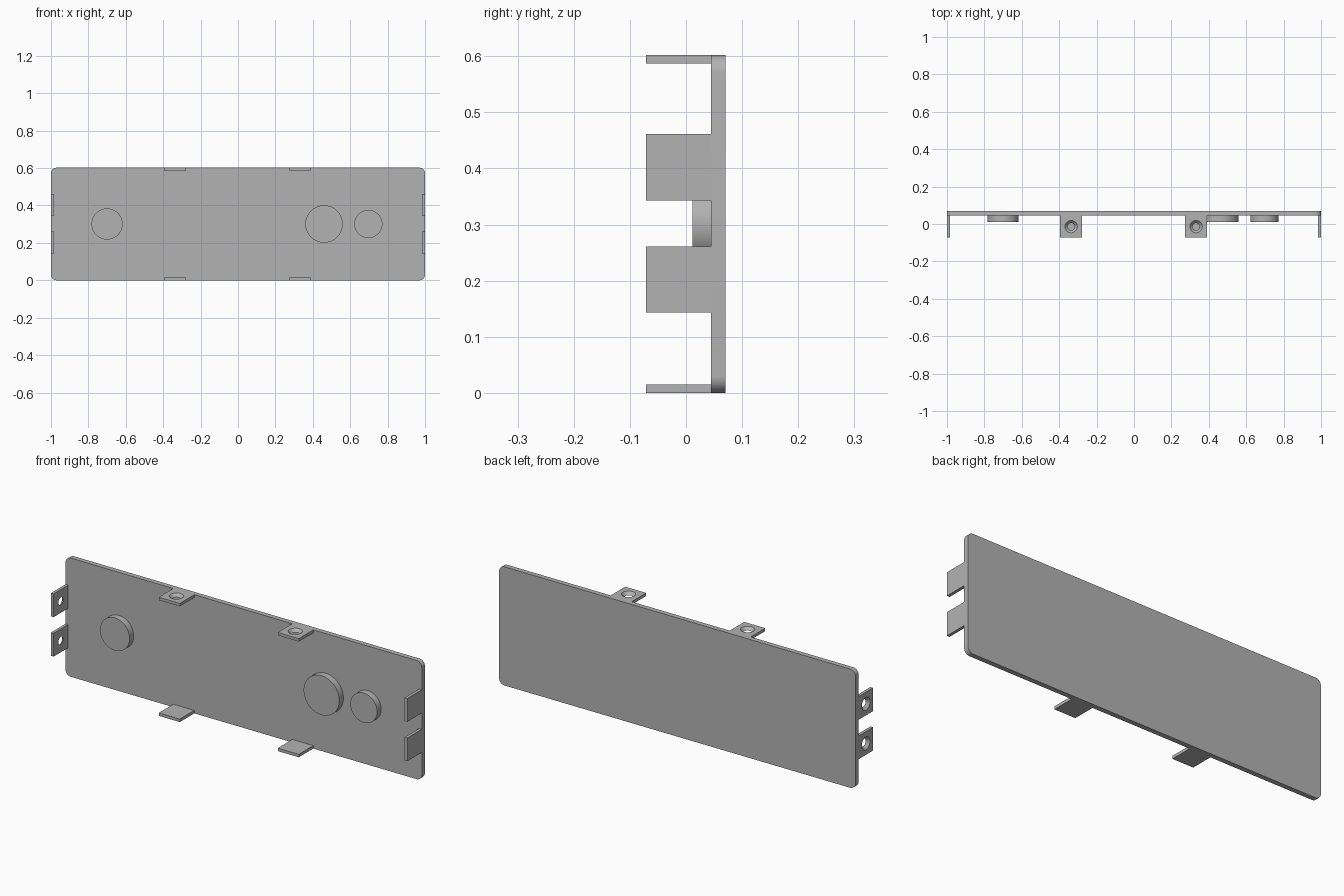
import bpy, bmesh, math
from mathutils import Vector

old = bpy.data.objects.get("Cube")
if old:
    bpy.data.objects.remove(old, do_unlink=True)

GREY = (0.45, 0.45, 0.45, 1)
metal = bpy.data.materials.new("plain grey")
metal.use_nodes = True
metal.diffuse_color = GREY
metal.node_tree.nodes["Principled BSDF"].inputs["Base Color"].default_value = GREY

HEIGHT, FRONT, BACK = 0.602, 0.045, 0.07
TAB_TIP, TAB_WIDTH, TAB_THICK = -0.071, 0.118, 0.015
MID = HEIGHT / 2


def finish(bm, name):
    """Turn a bmesh into a grey object."""
    bmesh.ops.recalc_face_normals(bm, faces=bm.faces)
    mesh = bpy.data.meshes.new(name)
    bm.to_mesh(mesh)
    bm.free()
    mesh.materials.append(metal)
    obj = bpy.data.objects.new(name, mesh)
    bpy.context.collection.objects.link(obj)
    return obj


def box(name, lo, hi):
    bm = bmesh.new()
    bmesh.ops.create_cube(bm, size=1)
    lo, hi = Vector(lo), Vector(hi)
    for v in bm.verts:
        v.co = (lo + hi) / 2 + v.co * (hi - lo)
    return finish(bm, name)


def cone(name, start, end, r_start, r_end):
    """Round solid between two points."""
    start, end = Vector(start), Vector(end)
    axis = end - start
    bm = bmesh.new()
    bmesh.ops.create_cone(bm, cap_ends=True, segments=64, radius1=r_start,
                          radius2=r_end, depth=axis.length)
    turn = axis.to_track_quat('Z', 'Y')
    for v in bm.verts:
        v.co = turn @ v.co + (start + end) / 2
    return finish(bm, name)


def cut(obj, cutter):
    """Subtract the cutter, then remove it."""
    mod = obj.modifiers.new("hole", 'BOOLEAN')
    mod.operation, mod.solver, mod.object = 'DIFFERENCE', 'EXACT', cutter
    cutter.hide_render = True
    bpy.ops.object.select_all(action='DESELECT')
    bpy.context.view_layer.objects.active = obj
    obj.select_set(True)
    bpy.ops.object.modifier_apply(modifier=mod.name)
    bpy.data.objects.remove(cutter, do_unlink=True)


# Panel with rounded corners
panel = box("panel", (-1, FRONT, 0), (1, BACK, HEIGHT))
bm = bmesh.new()
bm.from_mesh(panel.data)
corners = [e for e in bm.edges
           if abs(e.verts[0].co.y - e.verts[1].co.y) > 0.01]
bmesh.ops.bevel(bm, geom=corners, offset=0.03, segments=10, profile=0.5,
                affect='EDGES')
bm.to_mesh(panel.data)
bm.free()
parts = [panel]

# Raised rings, each with a hole running through the panel
for name, x, outer, inner in (("left_ring", 0.697, 0.075, 0.046),
                              ("middle_ring", 0.46, 0.1, 0.07),
                              ("right_ring", -0.7, 0.083, 0.054)):
    ring = cone(name, (x, 0.012, MID), (x, FRONT, MID), outer, outer)
    for target in (ring, panel):
        cut(target, cone("cutter", (x, -0.1, MID), (x, 0.2, MID), inner, inner))
    parts.append(ring)


def add_tab(name, centre, outward):
    """Thin tab whose outer face is at centre, with a countersunk hole."""
    centre, outward = Vector(centre), Vector(outward)
    along = outward.cross(Vector((0, 1, 0)))
    ends = [centre + along * TAB_WIDTH / 2,
            centre - along * TAB_WIDTH / 2 - outward * TAB_THICK]
    lo = [min(a, b) for a, b in zip(*ends)]
    hi = [max(a, b) for a, b in zip(*ends)]
    lo[1], hi[1] = TAB_TIP, FRONT
    tab = box(name, lo, hi)
    extra = 0.003
    slope = (0.033 - 0.019) / TAB_THICK * extra
    cut(tab, cone("cutter", centre - outward * (TAB_THICK + extra),
                  centre + outward * extra, 0.019 - slope, 0.033 + slope))
    parts.append(tab)


# Mounting tabs on all four edges
HOLE_Y = -0.014
for side, label in ((1, "left"), (-1, "right")):
    for z, level in ((0.202, "lower"), (0.402, "upper")):
        add_tab(f"{label}_{level}_tab", (side, HOLE_Y, z), (side, 0, 0))
    x = 0.332 if side > 0 else -0.336
    add_tab(f"top_{label}_tab", (x, HOLE_Y, HEIGHT), (0, 0, 1))
    add_tab(f"bottom_{label}_tab", (x, HOLE_Y, 0), (0, 0, -1))

# Smooth round walls, crisp edges
bpy.ops.object.select_all(action='DESELECT')
for obj in parts:
    obj.select_set(True)
bpy.context.view_layer.objects.active = panel
bpy.ops.object.shade_smooth_by_angle(angle=math.radians(30))
